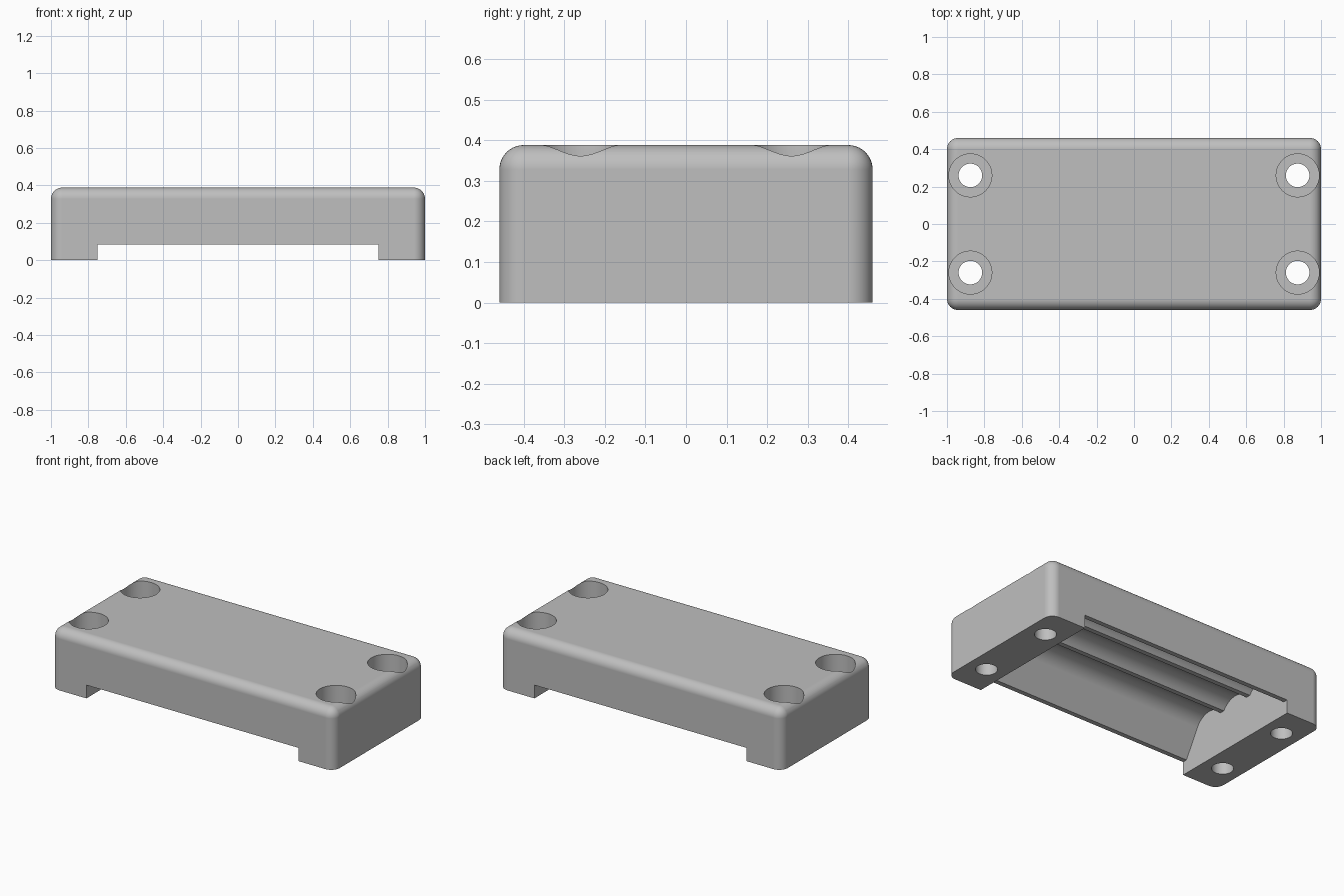
import bpy
import bmesh
import math
from mathutils import Matrix, Vector

if "Cube" in bpy.data.objects:
    bpy.data.objects.remove(bpy.data.objects["Cube"], do_unlink=True)

LENGTH, DEPTH, HEIGHT = 2.0, 0.92, 0.388
EDGE_RADIUS = 0.06
NOTCH_HALF, NOTCH_Z = 0.75, 0.085

grey = bpy.data.materials.new("plain grey")
grey.use_nodes = True
colour = (0.52, 0.52, 0.52, 1)
grey.diffuse_color = colour
grey.node_tree.nodes["Principled BSDF"].inputs["Base Color"].default_value = colour


def make_object(name, bm):
    bmesh.ops.recalc_face_normals(bm, faces=bm.faces)
    mesh = bpy.data.meshes.new(name)
    bm.to_mesh(mesh)
    bm.free()
    mesh.materials.append(grey)
    obj = bpy.data.objects.new(name, mesh)
    bpy.context.collection.objects.link(obj)
    return obj


def cylinder(name, x, y, z0, z1, radius):
    bm = bmesh.new()
    bmesh.ops.create_cone(bm, cap_ends=True, segments=48, radius1=radius,
                          radius2=radius, depth=z1 - z0,
                          matrix=Matrix.Translation((x, y, (z0 + z1) / 2)))
    return make_object(name, bm)


def arc(cy, cz, radius, start, end, steps):
    angles = [math.radians(start + (end - start) * i / steps) for i in range(steps + 1)]
    return [(cy + radius * math.cos(a), cz + radius * math.sin(a)) for a in angles]


def cut(target, cutter):
    mod = target.modifiers.new("cut", "BOOLEAN")
    mod.operation = "DIFFERENCE"
    mod.solver = "EXACT"
    mod.object = cutter
    bpy.context.view_layer.objects.active = target
    bpy.ops.object.modifier_apply(modifier=mod.name)
    bpy.data.objects.remove(cutter, do_unlink=True)


# Cover block, rounded on the upright and top edges
bm = bmesh.new()
bmesh.ops.create_cube(bm, size=1)
bmesh.ops.scale(bm, vec=(LENGTH, DEPTH, HEIGHT), verts=bm.verts)
bmesh.ops.translate(bm, vec=(0, 0, HEIGHT / 2), verts=bm.verts)
rounded = [e for e in bm.edges if max(v.co.z for v in e.verts) > HEIGHT / 2]
bmesh.ops.bevel(bm, geom=rounded, offset=EDGE_RADIUS, segments=10,
                profile=0.5, affect="EDGES")
cover = make_object("cover", bm)

# Underside channel: open notch, sloped sides and three round grooves
R, PITCH, AXIS_Z = 0.12, 0.23, 0.195
ridge = math.degrees(math.acos(0.1 / R))
side = arc(PITCH, AXIS_Z, R, 29.4, 180 - ridge, 14)
middle = arc(0, AXIS_Z, R, ridge, 180 - ridge, 12)
half = [(0.6, -0.1), (0.6, NOTCH_Z), (0.43, NOTCH_Z)] + side
profile = half + middle + [(-y, z) for y, z in reversed(half)]
bm = bmesh.new()
face = bm.faces.new([bm.verts.new((-NOTCH_HALF, y, z)) for y, z in profile])
extruded = bmesh.ops.extrude_face_region(bm, geom=[face])["geom"]
bmesh.ops.translate(bm, vec=Vector((2 * NOTCH_HALF, 0, 0)),
                    verts=[g for g in extruded if isinstance(g, bmesh.types.BMVert)])
cut(cover, make_object("channel_cutter", bm))

# Four screw holes with wide counterbores
for sx in (-1, 1):
    for sy in (-1, 1):
        x, y = sx * 0.875, sy * 0.26
        cut(cover, cylinder("hole_cutter", x, y, -0.1, 0.5, 0.063))
        cut(cover, cylinder("counterbore_cutter", x, y, 0.19, 0.5, 0.115))

# Smooth curves with flat planes kept flat
bpy.ops.object.select_all(action="DESELECT")
cover.select_set(True)
bpy.context.view_layer.objects.active = cover
bpy.ops.object.shade_smooth_by_angle(angle=math.radians(25))
weighted = cover.modifiers.new("flat planes", "WEIGHTED_NORMAL")
weighted.keep_sharp = True
weighted.weight = 100
